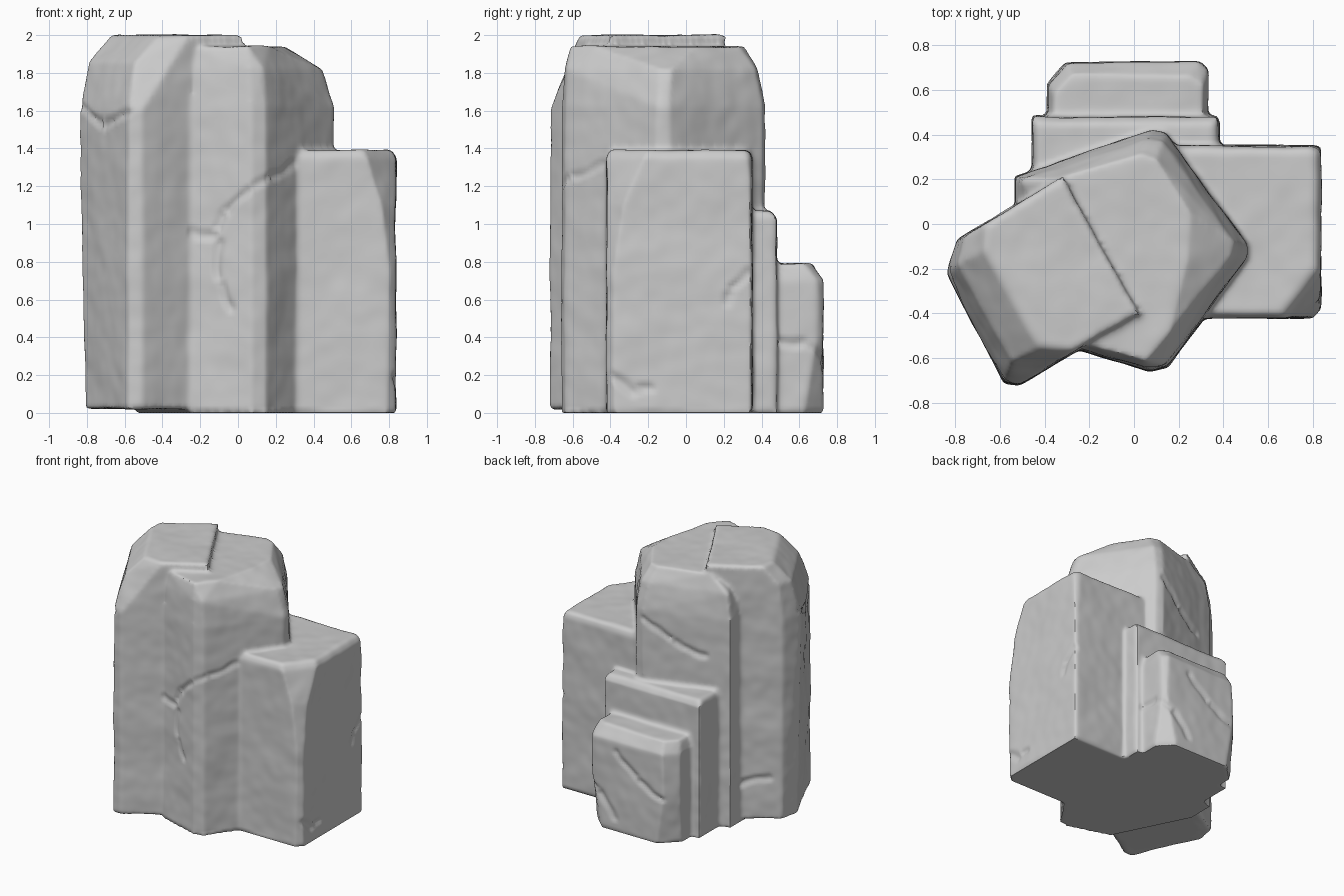
import bpy, bmesh
from mathutils import Vector, noise

parts = []


def chunk(name, rings):
    """Angular stone: convex hull of horizontal rings {z: [(x, y), ...]}, edges worn off."""
    bm = bmesh.new()
    for z, ring in rings:
        for x, y in ring:
            bm.verts.new((x, y, z))
    res = bmesh.ops.convex_hull(bm, input=bm.verts[:])
    junk = [v for v in bm.verts if not v.link_faces]
    bmesh.ops.delete(bm, geom=junk, context='VERTS')
    bmesh.ops.recalc_face_normals(bm, faces=bm.faces[:])
    me = bpy.data.meshes.new(name)
    bm.to_mesh(me)
    bm.free()
    ob = bpy.data.objects.new(name, me)
    bpy.context.collection.objects.link(ob)
    parts.append(ob)
    return ob


# Tall left column, with a sloping shoulder on its outer side
chunk("left_column", [
    (0.02, [(-0.81, -0.22), (-0.78, -0.07), (-0.32, 0.2), (0.0, -0.4), (-0.51, -0.72), (-0.58, -0.71)]),
    (1.60, [(-0.84, -0.22), (-0.79, -0.07), (-0.32, 0.2), (0.01, -0.4), (-0.51, -0.72), (-0.58, -0.71)]),
    (1.86, [(-0.79, -0.18), (-0.76, -0.06), (-0.32, 0.21), (0.02, -0.4), (-0.34, -0.61), (-0.55, -0.62)]),
    (2.00, [(-0.32, 0.21), (0.02, -0.4), (-0.26, -0.56), (-0.42, -0.55), (-0.67, -0.12), (-0.66, 0.0)]),
])

# Central column, rounded off to the right and back
chunk("centre_column", [
    (0.0, [(-0.53, 0.21), (0.08, 0.41), (0.14, 0.40), (0.49, -0.09), (0.49, -0.15),
           (0.29, -0.44), (0.15, -0.64), (0.07, -0.66), (-0.25, -0.56), (-0.53, 0.0)]),
    (1.62, [(-0.53, 0.21), (0.08, 0.42), (0.14, 0.41), (0.51, -0.09), (0.51, -0.15),
            (0.30, -0.43), (0.15, -0.64), (0.07, -0.66), (-0.25, -0.56), (-0.53, 0.0)]),
    (1.82, [(-0.5, 0.2), (0.06, 0.38), (0.13, 0.37), (0.45, -0.08), (0.44, -0.14),
            (0.28, -0.4), (0.13, -0.63), (0.06, -0.645), (-0.25, -0.55), (-0.45, 0.1)]),
    (1.94, [(-0.36, 0.2), (0.03, 0.31), (0.10, 0.29), (0.25, 0.05), (0.24, -0.15),
            (0.16, -0.48), (0.05, -0.61), (-0.25, -0.53)]),
])

# Right block with a broad chip off its front corner
chunk("right_block", [
    (0.0, [(0.0, -0.42), (0.79, -0.42), (0.835, -0.38), (0.835, 0.35), (0.0, 0.35)]),
    (0.75, [(0.0, -0.42), (0.80, -0.42), (0.835, -0.38), (0.835, 0.35), (0.0, 0.35)]),
    (1.10, [(0.76, -0.42), (0.835, -0.33)]),
    (1.35, [(0.0, -0.42), (0.68, -0.42), (0.835, -0.22), (0.835, 0.33), (0.80, 0.35), (0.0, 0.35)]),
    (1.39, [(0.0, -0.40), (0.66, -0.40), (0.81, -0.20), (0.81, 0.31), (0.79, 0.33), (0.0, 0.33)]),
])

# Two descending steps at the back
chunk("back_step_upper", [
    (0.0, [(-0.455, -0.1), (0.38, -0.1), (0.38, 0.48), (-0.455, 0.48)]),
    (1.03, [(-0.455, -0.1), (0.38, -0.1), (0.38, 0.48), (-0.455, 0.48)]),
    (1.07, [(-0.44, -0.1), (0.36, -0.1), (0.36, 0.45), (-0.44, 0.45)]),
])
chunk("back_step_lower", [
    (0.0, [(-0.385, 0.0), (0.33, 0.0), (0.33, 0.62), (0.22, 0.725), (-0.25, 0.725), (-0.385, 0.6)]),
    (0.4, [(-0.385, 0.0), (0.33, 0.0), (0.33, 0.69), (0.30, 0.725), (-0.31, 0.725), (-0.385, 0.63)]),
    (0.70, [(-0.385, 0.0), (0.33, 0.0), (0.33, 0.69), (0.29, 0.725), (-0.30, 0.725), (-0.385, 0.62)]),
    (0.79, [(-0.37, 0.0), (0.31, 0.0), (0.31, 0.62), (0.24, 0.66), (-0.28, 0.67), (-0.36, 0.58)]),
])

# Fuse the stones into one weathered mass
rock = parts[0]
for ob in parts:
    ob.select_set(True)
bpy.context.view_layer.objects.active = rock
bpy.ops.object.join()
rock.name = rock.data.name = "rock_column_cluster"
rm = rock.modifiers.new("fuse", 'REMESH')
rm.mode = 'VOXEL'
rm.voxel_size = 0.016
sm = rock.modifiers.new("wear", 'SMOOTH')
sm.factor = 0.5
sm.iterations = 3
for m in ("fuse", "wear"):
    bpy.ops.object.modifier_apply(modifier=m)

# Crack paths across the faces
cracks = [
    [(-0.24, -0.56, 0.95), (-0.13, -0.60, 0.94), (-0.08, -0.61, 1.05), (0.05, -0.66, 1.18), (0.15, -0.63, 1.24), (0.29, -0.43, 1.31)],
    [(-0.10, -0.61, 0.9), (-0.11, -0.61, 0.72), (-0.03, -0.63, 0.55)],
    [(-0.58, -0.71, 1.6), (-0.70, -0.48, 1.52), (-0.83, -0.22, 1.62)],
    [(0.835, -0.40, 0.2), (0.835, -0.28, 0.12), (0.835, -0.2, 0.13)],
    [(0.835, 0.34, 0.75), (0.835, 0.25, 0.66), (0.835, 0.22, 0.58)],
    [(0.33, 0.5, 0.37), (0.33, 0.62, 0.38), (0.27, 0.725, 0.3), (0.1, 0.725, 0.1)],
    [(-0.3, 0.725, 0.35), (-0.1, 0.725, 0.45), (0.1, 0.725, 0.62)],
    [(-0.35, 0.27, 1.32), (-0.15, 0.34, 1.4), (0.08, 0.41, 1.55)],
    [(-0.7, -0.02, 0.35), (-0.5, 0.1, 0.3), (-0.4, 0.25, 0.28)],
]
segments = [(Vector(a), Vector(b)) for c in cracks for a, b in zip(c, c[1:])]

# Gentle dents and the cracks, leaving the base flat
mesh = rock.data
moves = []
for v in mesh.vertices:
    p = v.co
    d = 0.008 * noise.noise(p * 3.5) + 0.003 * noise.noise(p * 11)
    q = p + 0.02 * noise.noise_vector(p * 9)
    for a, b in segments:
        ab = b - a
        t = max(0.0, min(1.0, (q - a).dot(ab) / ab.length_squared))
        r = (q - a - ab * t).length
        if r < 0.035:
            d -= 0.016 * (1 - r / 0.035)
            break
    moves.append(v.normal * d if p.z > 0.02 else Vector())
for v, m in zip(mesh.vertices, moves):
    v.co += m
    v.co.z = max(v.co.z, 0.0)

bpy.ops.object.shade_smooth_by_angle(angle=0.7)
